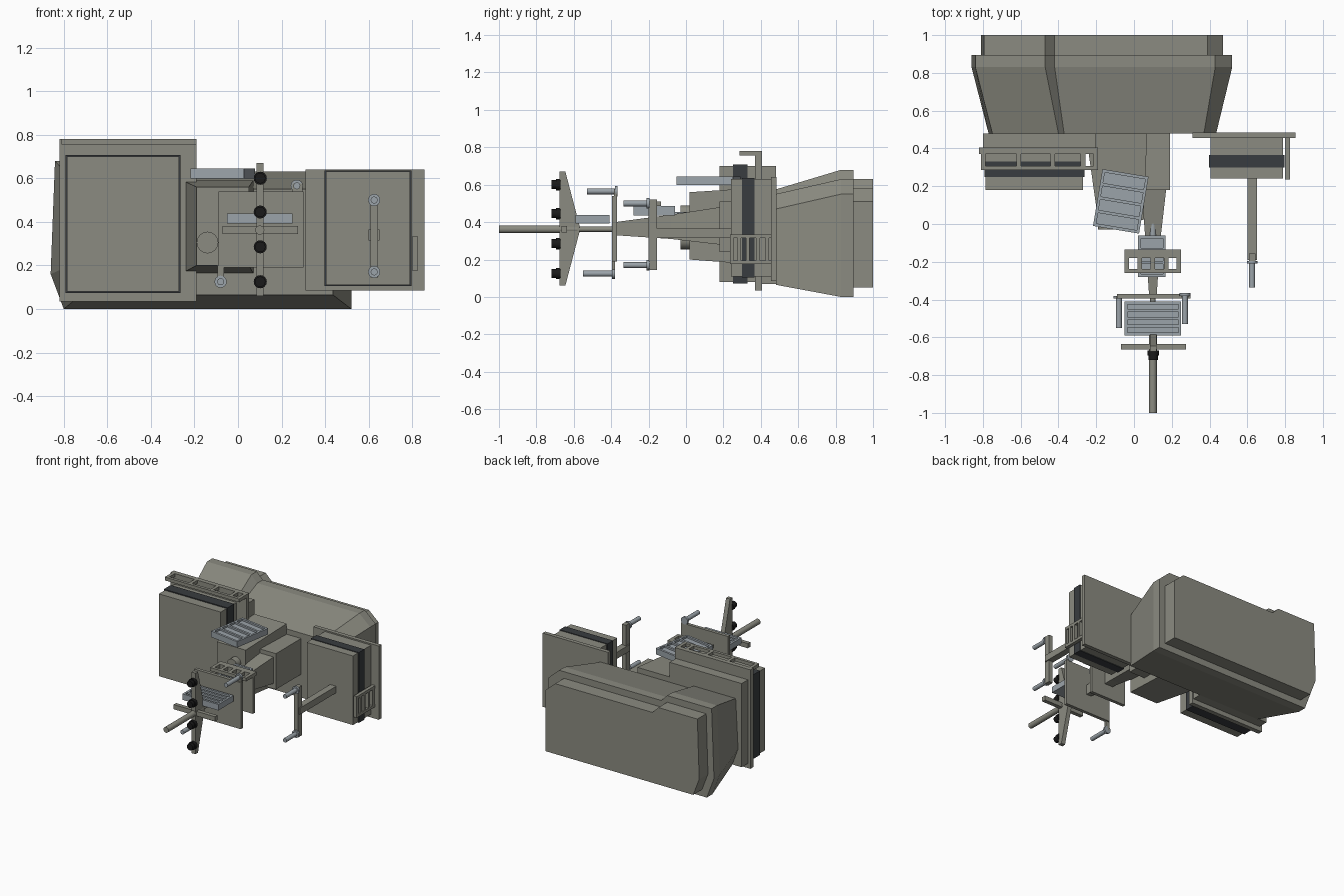
import bpy, math
from mathutils import Vector

if "Cube" in bpy.data.objects:
    bpy.data.objects.remove(bpy.data.objects["Cube"])


def material(name, rgb):
    m = bpy.data.materials.new(name)
    m.diffuse_color = (*rgb, 1)
    m.use_nodes = True
    m.node_tree.nodes["Principled BSDF"].inputs["Base Color"].default_value = m.diffuse_color
    return m


OLIVE = material("olive_grey", (0.26, 0.26, 0.22))
STEEL = material("blue_steel", (0.33, 0.37, 0.40))
DARK = material("dark_band", (0.04, 0.045, 0.05))
BLACK = material("black", (0.01, 0.01, 0.01))


def mesh(name, verts, faces, mat):
    me = bpy.data.meshes.new(name)
    me.from_pydata(verts, [], faces)
    me.materials.append(mat)
    ob = bpy.data.objects.new(name, me)
    bpy.context.collection.objects.link(ob)
    return ob


def loft(name, sections, mat=OLIVE):
    """Skin a list of (y, [(x, z), ...]) sections, front to back, with capped ends."""
    n = len(sections[0][1])
    verts = [(x, y, z) for y, pts in sections for x, z in pts]
    faces = [tuple(range(n)),
             tuple(reversed(range(n * (len(sections) - 1), n * len(sections))))]
    for s in range(len(sections) - 1):
        for i in range(n):
            a, b = s * n + i, s * n + (i + 1) % n
            faces.append((b, a, a + n, b + n))
    return mesh(name, verts, faces, mat)


def rect(x0, x1, z0, z1):
    return [(x0, z0), (x1, z0), (x1, z1), (x0, z1)]


def box(name, x, y, z, mat=OLIVE):
    return loft(name, [(y[0], rect(*x, *z)), (y[1], rect(*x, *z))], mat)


def rod(name, x, z, y, r, mat=OLIVE, r_back=None, sides=16):
    """Round bar lying along y; r at the front end, r_back at the rear end."""
    def ring(k):
        return [(x + k * math.cos(2 * math.pi * i / sides),
                 z + k * math.sin(2 * math.pi * i / sides)) for i in range(sides)]
    ob = loft(name, [(y[0], ring(r)), (y[1], ring(r_back or r))], mat)
    for p in ob.data.polygons:
        p.use_smooth = len(p.vertices) == 4
    for e in ob.data.edges:
        a, b = (ob.data.vertices[i].co.y for i in e.vertices)
        if abs(a - b) < 1e-6:
            e.use_edge_sharp = True
    return ob


def tray(name, centre, w, d, h, slots, mat=STEEL, angle=0):
    """Ribbed tray: a base with a raised rim and cross ribs."""
    parts = [box(name, (-w / 2, w / 2), (-d / 2, d / 2), (-h / 2, h * 0.2), mat)]
    for s in (-1, 1):
        xs = sorted((s * w / 2, s * (w / 2 - 0.015)))
        parts.append(box(name + "_side", xs, (-d / 2, d / 2), (h * 0.2, h / 2), mat))
    for i in range(slots + 1):
        y = -d / 2 + 0.008 + (d - 0.016) * i / slots
        parts.append(box(name + "_rib", (-w / 2 + 0.015, w / 2 - 0.015),
                         (y - 0.008, y + 0.008), (h * 0.2, h / 2), mat))
    for p in parts:
        p.location = Vector(centre)
        p.rotation_euler.z = angle


def rail(name, x, y, z, posts):
    """Slotted shelf: a front bar joined to the plate behind by posts."""
    box(name, x, (y[0], y[0] + 0.022), z)
    for px in posts:
        box(name + "_post", (px - 0.012, px + 0.012), (y[0] + 0.022, y[1]), z)


# Main hull: tapered shell with a raised left shoulder, and a stepped rear slab
wide = [(-.80, 0), (.52, 0), (.52, .55), (.43, .63), (-.42, .63), (-.47, .68), (-.84, .68), (-.86, .16)]
nose = [(-.72, .065), (.435, .065), (.435, .47), (.37, .55), (-.37, .55), (-.40, .575), (-.75, .575), (-.77, .2)]
slab = [(-.76, .05), (.47, .05), (.47, .51), (.39, .58), (-.42, .58), (-.47, .63), (-.795, .63), (-.81, .18)]
loft("hull", [(.48, nose), (.83, wide), (.895, wide)])
loft("hull_rear_slab", [(.895, slab), (1.0, slab)])

# Left pod with dark band, mounting plate and top railing
box("left_pod_front", (-.785, -.27), (.18, .25), (.08, .70))
box("left_pod_band", (-.792, -.263), (.25, .33), (.073, .707), DARK)
box("left_pod_back", (-.785, -.27), (.33, .37), (.08, .70))
box("left_pod_plate", (-.82, -.19), (.37, .405), (.035, .78))
box("left_pod_mount", (-.80, -.20), (.405, .48), (.07, .70))
rail("left_pod_rail", (-.81, -.19), (.285, .37), (.755, .78), (-.798, -.61, -.43, -.27, -.202))

# Right pod with dark band, plate and side grille
box("right_pod_front", (.405, .79), (.24, .30), (.11, .63))
box("right_pod_band", (.398, .797), (.30, .365), (.105, .635), DARK)
box("right_pod_back", (.405, .79), (.365, .455), (.11, .63))
box("right_pod_plate", (.31, .855), (.455, .485), (.085, .64))
for z in (.185, .325):
    box("right_grille_bar", (.80, .825), (.235, .455), (z - .01, z + .01))
for y in (.235, .275, .32, .375, .425):
    box("right_grille_post", (.80, .825), (y, y + .02), (.195, .315))

# Right arm with upright bar and two pegs
box("right_arm", (.60, .65), (-.19, .24), (.315, .365))
box("right_arm_upright", (.608, .642), (-.20, -.155), (.145, .52))

# Central neck block, side block and tapering boom
loft("neck", [(.02, rect(-.19, .05, .20, .56)), (.48, rect(-.255, .07, .165, .59))])
box("neck_side_block", (.03, .19), (.18, .48), (.24, .51))
loft("boom", [(-.38, rect(.08, .12, .33, .40)), (-.08, rect(.06, .14, .31, .44)),
              (.18, rect(.04, .17, .28, .48))])
rod("neck_port", -.14, .305, (-.03, .02), .05)
rod("neck_port_upper", -.03, .45, (-.03, .02), .04)

# Boom plates and the small shelf
box("boom_plate_front", (-.09, .30), (-.395, -.37), (.19, .54))
box("boom_plate_rear", (-.05, .25), (-.18, -.155), (.21, .51))
rail("boom_rail", (-.05, .25), (-.26, -.14), (.485, .51), (-.038, .03, .10, .17, .238))
box("boom_rail_back", (-.05, .25), (-.155, -.135), (.485, .51))

# Ribbed trays
tray("upper_tray", (-.07, .12, .622), .247, .305, .045, 4, angle=math.radians(-9.5))
tray("front_tray", (.10, -.50, .415), .30, .18, .045, 4)
tray("boom_tray", (.095, -.17, .46), .145, .22, .05, 3)
rod("boom_tray_pin", .10, .435, (-.06, .03), .018, STEEL)

# Headed pegs: x, z, front y, back y
for x, z, y0, y1 in ((.27, .565, -.53, -.365), (-.08, .125, -.55, -.38),
                     (.625, .50, -.335, -.195), (.625, .17, -.335, -.195)):
    rod("peg", x, z, (y0, y1), .016, STEEL)
    rod("peg_head", x, z, (y1 - .015, y1), .028, STEEL)
# Brackets carrying the front pegs from the plate corners
box("peg_bracket_upper", (.25, .295), (-.385, -.37), (.52, .575))
box("peg_bracket_lower", (-.095, -.065), (-.395, -.38), (.12, .20))

# Front mast: vertical fin, cross bar, long rod and black studs
fin = [(-.675, .06), (-.645, .06), (-.57, .345), (-.57, .385), (-.645, .67), (-.675, .67)]
n = len(fin)
mesh("mast_fin", [(x, y, z) for x in (.085, .118) for y, z in fin],
     [tuple(reversed(range(n))), tuple(range(n, 2 * n))] +
     [(i, (i + 1) % n, (i + 1) % n + n, i + n) for i in range(n)], OLIVE)
box("mast_cross_bar", (-.07, .275), (-.665, -.635), (.345, .38))
rod("mast_rod", .10, .362, (-1.0, -.58), .021)
rod("mast_rod_thin", .10, .362, (-.58, -.37), .014)
for z in (.60, .445, .285, .125):
    rod("mast_stud", .102, z, (-.72, -.695), .024, BLACK)
    rod("mast_stud_base", .102, z, (-.695, -.67), .03, BLACK)
